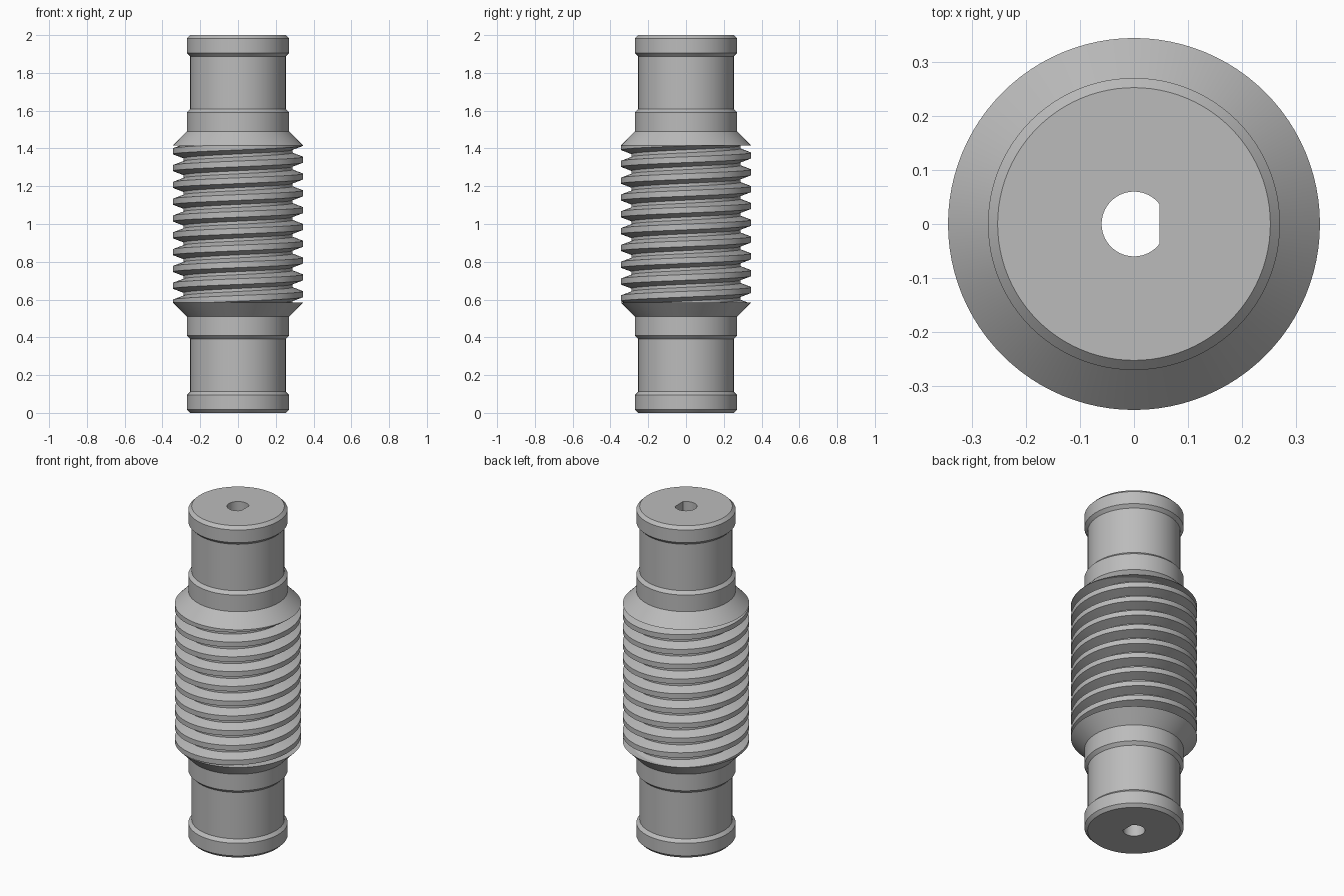
import bpy, bmesh, math
from mathutils import Vector

cube = bpy.data.objects.get("Cube")
if cube:
    bpy.data.objects.remove(cube, do_unlink=True)

SEGMENTS = 96
PITCH = 0.089
CREST, ROOT = 0.345, 0.288
LOW, HIGH = 0.585, 1.415      # ends of the thread
HOLE, FLAT = 0.06, 0.047      # bore radius and the x of its flat side

steel = bpy.data.materials.new("grey steel")
steel.use_nodes = True
grey = (0.5, 0.5, 0.5, 1)
steel.diffuse_color = grey
steel.node_tree.nodes["Principled BSDF"].inputs["Base Color"].default_value = grey


def finish(name, bm):
    mesh = bpy.data.meshes.new(name)
    bm.to_mesh(mesh)
    bm.free()
    obj = bpy.data.objects.new(name, mesh)
    bpy.context.collection.objects.link(obj)
    mesh.materials.append(steel)
    bpy.ops.object.select_all(action='DESELECT')
    obj.select_set(True)
    bpy.context.view_layer.objects.active = obj
    bpy.ops.object.shade_smooth_by_angle(angle=math.radians(25))
    return obj


# Shaft: upper half profile (radius, height), mirrored to the lower half
upper = [(ROOT - 0.004, HIGH), (CREST, HIGH), (0.271, 1.49), (0.271, 1.59),
         (0.253, 1.608), (0.253, 1.888), (0.271, 1.906), (0.271, 1.982),
         (0.253, 2.0), (HOLE, 2.0)]
profile = [(r, 2 - z) for r, z in reversed(upper)] + upper

bm = bmesh.new()
rings = []
for r, z in profile:
    ring = []
    for i in range(SEGMENTS):
        a = math.tau * i / SEGMENTS
        x = r * math.cos(a)
        if r == HOLE:
            x = min(x, FLAT)      # D-shaped bore
        ring.append(bm.verts.new((x, r * math.sin(a), z)))
    rings.append(ring)
for k in range(len(rings)):
    a, b = rings[k], rings[(k + 1) % len(rings)]
    for i in range(SEGMENTS):
        j = (i + 1) % SEGMENTS
        bm.faces.new((a[i], a[j], b[j], b[i]))
bmesh.ops.recalc_face_normals(bm, faces=bm.faces)
finish("shaft", bm)

# Thread: one trapezoid tooth swept up a right-handed helix
tooth = [(ROOT, -0.5), (ROOT, -0.41), (CREST, -0.17), (CREST, 0.17),
         (ROOT, 0.41), (ROOT, 0.5)]
LEFT_CREST = 1.029            # height of a crest on the -x side
bm = bmesh.new()
previous = None
for i in range(-6 * SEGMENTS, 6 * SEGMENTS + 1):
    turn = i / SEGMENTS
    a = math.pi + math.tau * turn
    row = [bm.verts.new((r * math.cos(a), r * math.sin(a),
                         LEFT_CREST + (turn + h) * PITCH)) for r, h in tooth]
    if previous:
        for k in range(len(tooth) - 1):
            bm.faces.new((previous[k], row[k], row[k + 1], previous[k + 1]))
    previous = row
bmesh.ops.remove_doubles(bm, verts=bm.verts, dist=0.0001)

# Trim the thread flush with the two cone shoulders
for height, direction in ((HIGH, 1), (LOW, -1)):
    bmesh.ops.bisect_plane(bm, geom=bm.verts[:] + bm.edges[:] + bm.faces[:],
                           plane_co=Vector((0, 0, height)),
                           plane_no=Vector((0, 0, direction)), clear_outer=True)
finish("thread", bm)
